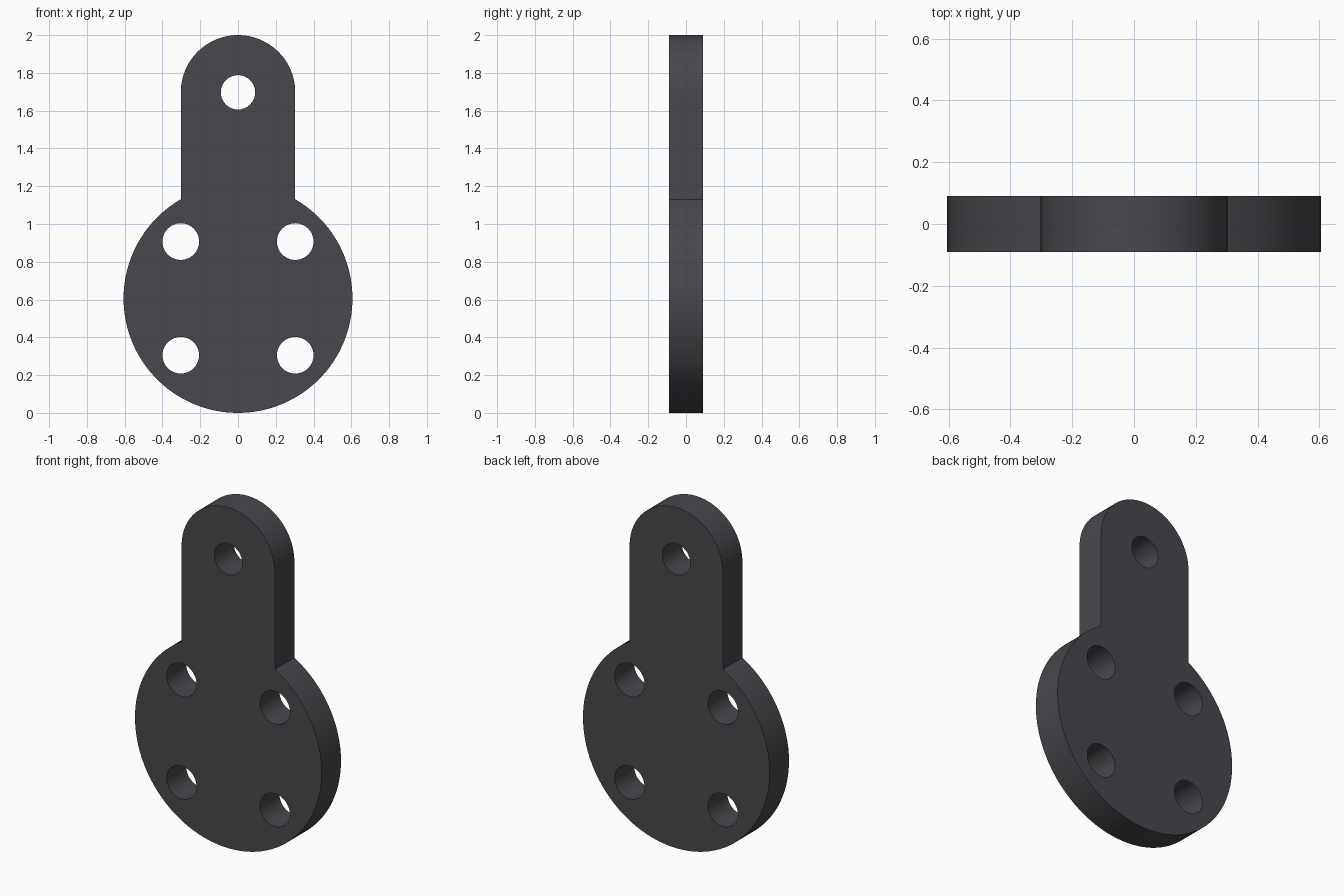
import bpy, bmesh
from math import pi, sin, cos, asin, sqrt

cube = bpy.data.objects.get("Cube")
if cube:
    bpy.data.objects.remove(cube, do_unlink=True)

R = 0.606            # round base radius
W = 0.303            # arm half width and hole spacing
TOP = 2 - W          # centre of the rounded arm end
HALF = 0.09          # half thickness


def arc(cx, cz, r, a0, a1, n):
    return [(cx + r * cos(a0 + (a1 - a0) * i / n),
             cz + r * sin(a0 + (a1 - a0) * i / n)) for i in range(n + 1)]


def add_loop(curve, points):
    spline = curve.splines.new('POLY')
    spline.points.add(len(points) - 1)
    for p, (x, z) in zip(spline.points, points):
        p.co = (x, z, 0, 1)
    spline.use_cyclic_u = True


# Flat profile: round base joined to a round-ended arm, with through holes
curve = bpy.data.curves.new("plate_profile", 'CURVE')
curve.dimensions = '2D'
curve.fill_mode = 'BOTH'
curve.extrude = HALF

join = pi / 2 - asin(W / R)
outline = arc(0, R, R, pi - join, 2 * pi + join, 96) + arc(0, TOP, W, 0, pi, 48)
add_loop(curve, outline)
holes = [(sx * W, R + sz * 0.301, 0.097) for sx in (-1, 1) for sz in (-1, 1)]
holes.append((0, TOP, 0.091))
for x, z, r in holes:
    add_loop(curve, arc(x, z, r, 0, 2 * pi, 48)[:-1])

plate = bpy.data.objects.new("mounting_plate", curve)
bpy.context.collection.objects.link(plate)
plate.rotation_euler.x = pi / 2
bpy.ops.object.select_all(action='DESELECT')
plate.select_set(True)
bpy.context.view_layer.objects.active = plate
bpy.ops.object.convert(target='MESH')
plate = bpy.context.object
bpy.ops.object.transform_apply(location=False, rotation=True, scale=False)

# Weld caps to walls
bm = bmesh.new()
bm.from_mesh(plate.data)
bmesh.ops.remove_doubles(bm, verts=bm.verts, dist=0.0001)
bmesh.ops.recalc_face_normals(bm, faces=bm.faces)
bm.to_mesh(plate.data)
bm.free()
bpy.ops.object.shade_smooth_by_angle(angle=pi / 6)

# Dark grey finish
grey = bpy.data.materials.new("dark_grey")
grey.use_nodes = True
colour = (0.065, 0.063, 0.072, 1)
grey.diffuse_color = colour
grey.node_tree.nodes["Principled BSDF"].inputs["Base Color"].default_value = colour
plate.data.materials.clear()
plate.data.materials.append(grey)
